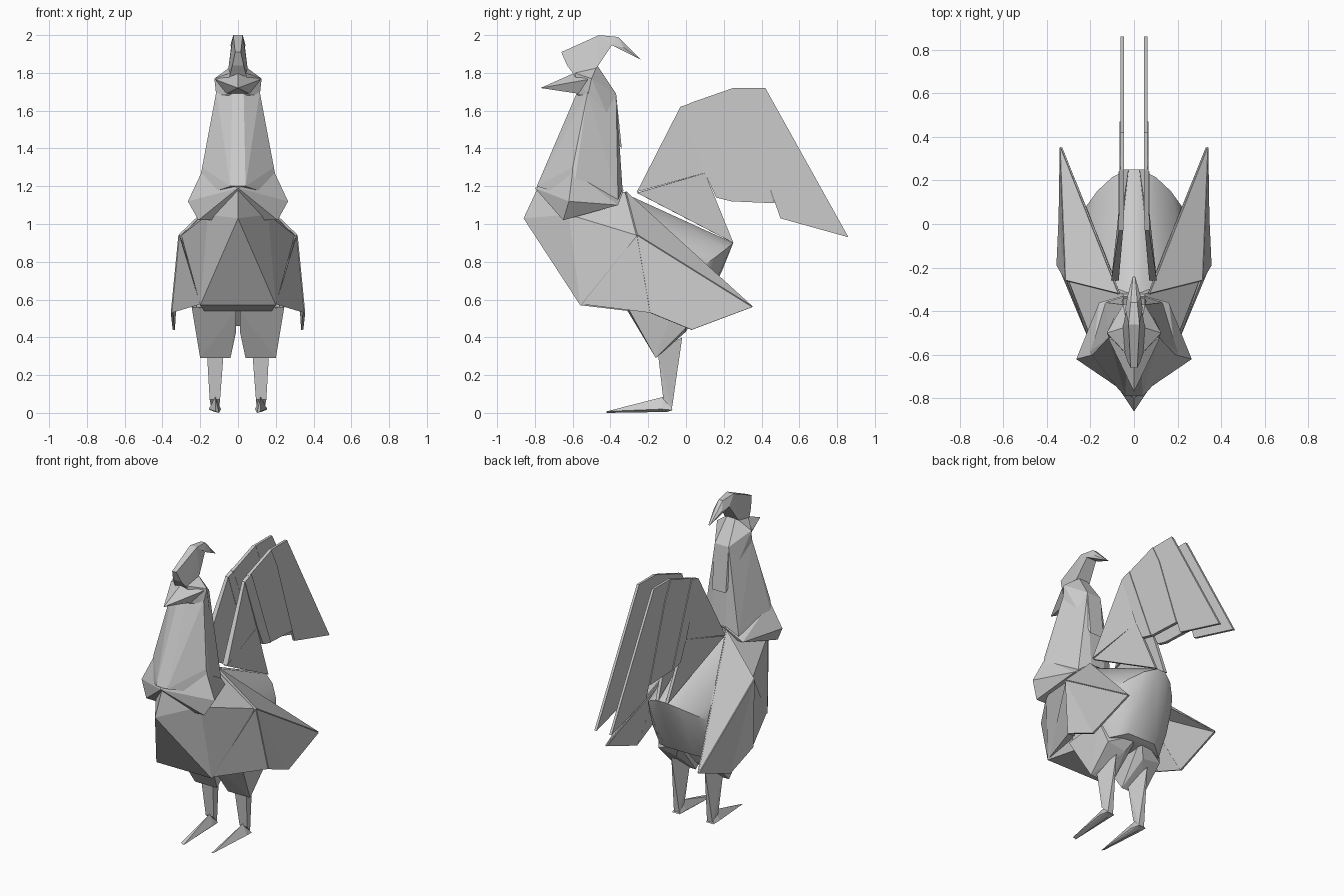
import bpy, bmesh
from mathutils import Vector

if "Cube" in bpy.data.objects:
    bpy.data.objects.remove(bpy.data.objects["Cube"])


def finish(name, bm, mirror=False, smooth=0):
    bmesh.ops.recalc_face_normals(bm, faces=bm.faces)
    me = bpy.data.meshes.new(name)
    bm.to_mesh(me)
    bm.free()
    ob = bpy.data.objects.new(name, me)
    bpy.context.collection.objects.link(ob)
    if mirror:
        m = ob.modifiers.new("Mirror", 'MIRROR')
        m.use_axis[0] = True
    if smooth:
        bpy.context.view_layer.objects.active = ob
        ob.select_set(True)
        bpy.ops.object.shade_smooth_by_angle(angle=smooth)
        ob.select_set(False)
    return ob


def hull_mesh(points):
    bm = bmesh.new()
    for p in points:
        bm.verts.new(p)
    bmesh.ops.convex_hull(bm, input=bm.verts[:])
    loose = [v for v in bm.verts if not v.link_faces]
    bmesh.ops.delete(bm, geom=loose, context='VERTS')
    return bm


def centre_hull(name, points, smooth=0):
    """Folded volume that straddles the centre line."""
    pts = set(points) | {(-x, y, z) for x, y, z in points}
    return finish(name, hull_mesh(sorted(pts)), smooth=smooth)


def pair_hull(name, points):
    """Folded volume repeated on both sides."""
    return finish(name, hull_mesh(points), mirror=True)


def paper(name, points, t=0.012):
    """Thin folded sheet, repeated on both sides."""
    p = [Vector(q) for q in points]
    n = (p[1] - p[0]).cross(p[2] - p[0]).normalized() * t / 2
    bm = bmesh.new()
    a = [bm.verts.new(q + n) for q in p]
    b = [bm.verts.new(q - n) for q in p]
    bm.faces.new(a)
    bm.faces.new(b[::-1])
    for i in range(len(p)):
        j = (i + 1) % len(p)
        bm.faces.new((a[i], b[i], b[j], a[j]))
    return finish(name, bm, mirror=True)


# breast: pointed front volume
centre_hull("breast", [
    (0, -.86, 1.03), (.2, -.56, .57), (.3, -.26, .94), (0, -.79, 1.18),
    (.16, -.62, 1.05), (.05, -.32, 1.17), (.18, -.31, .54), (.15, -.1, .6)])

# rump: rounded rear shell running down to the thighs
centre_hull("rump", [
    (.03, -.32, 1.16), (.25, -.25, .93), (.22, -.31, .56),
    (.03, .25, .9), (.1, .215, .87), (.17, .15, .82), (.22, .08, .77), (.25, -.02, .7),
    (.02, .19, .75), (.12, .16, .7), (.2, .06, .62),
    (.02, .07, .53), (.1, .07, .51), (.19, 0, .48), (.1, -.22, .46)], smooth=.7)

# neck and collar
centre_hull("neck", [
    (.03, -.58, 1.69), (.04, -.79, 1.2), (.115, -.52, 1.7), (.19, -.6, 1.3),
    (.22, -.6, 1.14), (.05, -.37, 1.69), (.05, -.335, 1.17), (.13, -.36, 1.13)])
centre_hull("collar", [
    (0, -.8, 1.19), (.265, -.62, 1.12), (.21, -.65, 1.02), (.16, -.36, 1.1),
    (.05, -.33, 1.18), (.19, -.6, 1.28)])

# head with beak
centre_hull("head", [
    (.125, -.5, 1.77), (.115, -.52, 1.68), (.05, -.58, 1.69), (.03, -.47, 1.84),
    (.05, -.37, 1.69), (.05, -.34, 1.4), (.04, -.59, 1.8)])
centre_hull("beak", [
    (0, -.77, 1.72), (.12, -.52, 1.765), (.06, -.57, 1.69), (0, -.59, 1.8)])

# crest: upright fold and backward hook
centre_hull("crest", [
    (.05, -.57, 1.76), (.015, -.66, 1.91), (.03, -.63, 1.84), (.025, -.46, 2.0),
    (.05, -.47, 1.83), (.035, -.39, 1.95)])
centre_hull("crest_hook", [
    (.025, -.46, 2.0), (.015, -.36, 1.99), (.04, -.39, 1.945),
    (.03, -.33, 1.935), (.005, -.24, 1.87)])

# wings: top fold, outer fan and front flap
shoulder, elbow, tip = (.07, -.32, 1.17), (.31, -.26, .94), (.335, .35, .56)
fold, low = (.35, -.19, .53), (.34, .03, .44)
pair_hull("wing_root", [shoulder, elbow, (.15, -.11, .95), (.28, .0, .79),
                        (.2, -.25, .7)])
paper("wing_upper", [shoulder, elbow, tip])
paper("wing_inner", [shoulder, (.15, -.11, .96), tip])
paper("wing_feather_rear", [elbow, tip, low])
paper("wing_feather_mid", [elbow, low, fold])
pair_hull("wing_front_flap", [elbow, (.2, -.55, .575), fold, (.2, -.3, .62)])

# tail: folded base and a fan of overlapping sheets on each side
pair_hull("tail_base_upper", [
    (.07, -.26, 1.17), (.105, -.26, 1.17), (.05, -.03, 1.62), (.07, -.03, 1.62),
    (.05, .1, 1.27), (.065, .1, 1.27)])
paper("tail_base_lower", [(.09, -.26, 1.165), (.057, .1, 1.27), (.035, .25, .9)], .02)
feathers = [
    [(-.03, 1.62), (.04, 1.645), (.24, 1.12), (.16, 1.14), (.1, 1.27)],
    [(.02, 1.64), (.25, 1.72), (.31, 1.6), (.47, 1.11), (.24, 1.12)],
    [(.25, 1.72), (.42, 1.72), (.86, .93), (.5, 1.03), (.3, 1.6)]]
for i, outline in enumerate(feathers):
    paper(f"tail_feather_{i + 1}", [(.06 - .003 * i, y, z) for y, z in outline],
          .024 - .004 * i)

# thighs, shins and feet
pair_hull("thigh", [
    (.245, -.31, .56), (.01, -.31, .54), (.01, -.24, .43), (.2, -.16, .29),
    (.04, -.16, .29), (.07, 0, .43), (.2, 0, .45), (.23, -.05, .6), (.01, .06, .54)])
pair_hull("shin", [
    (.075, -.15, .33), (.165, -.15, .33), (.12, -.02, .4),
    (.095, -.12, .07), (.15, -.12, .07), (.1, -.075, .02), (.14, -.075, .02)])
pair_hull("foot", [
    (.095, -.07, .015), (.15, -.07, .015), (.09, -.13, .02), (.155, -.13, .02),
    (.12, -.12, .085), (.1, -.42, 0), (.12, -.42, .008), (.12, -.1, .005)])
